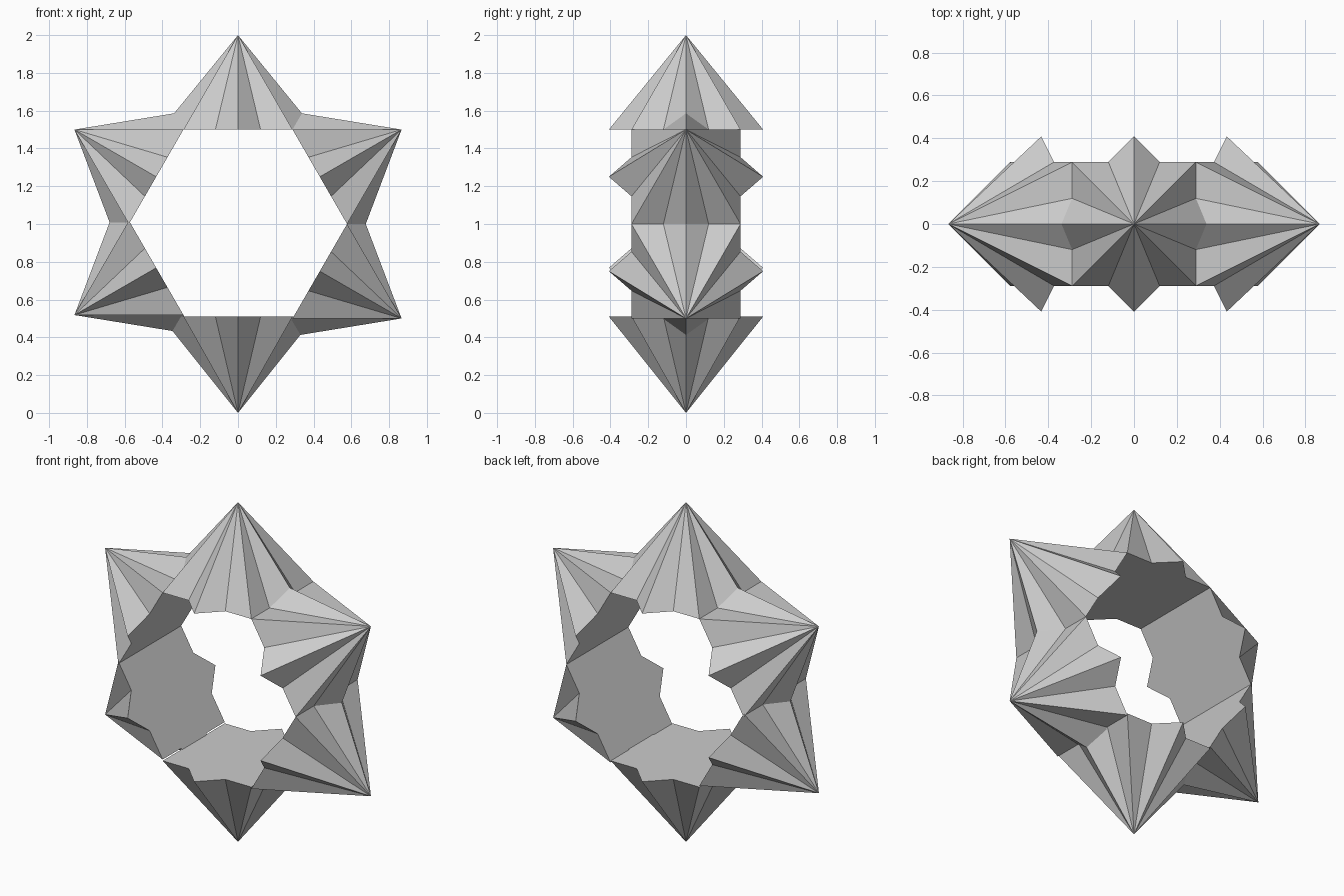
import bpy, bmesh
from math import sin, cos, pi, sqrt, atan2
from mathutils import Matrix, Vector

if "Cube" in bpy.data.objects:
    bpy.data.objects.remove(bpy.data.objects["Cube"])

HALF = 0.5 / sqrt(3)            # half side of the squares that form the star
TIP = HALF * sqrt(2)            # radius of the star tips
NOTCH = HALF / cos(pi / 8)      # radius of the star notches


def star_spike(name, turn, lift=0.0, height=0.5):
    """Pyramid on an eight-pointed star base, pointing away from the ring centre."""
    bm = bmesh.new()
    base = []
    for i in range(16):
        r = NOTCH if i % 2 else TIP
        a = i * pi / 8
        base.append(bm.verts.new((r * cos(a), r * sin(a), 0.5)))
    apex = bm.verts.new((0, 0, 0.5 + height))
    bm.faces.new(base[::-1])
    for i in range(16):
        bm.faces.new((base[i], base[(i + 1) % 16], apex))
    place = Matrix.Translation((0, 0, 1 + lift)) @ Matrix.Rotation(turn, 4, 'Y')
    bm.transform(place)
    bmesh.ops.recalc_face_normals(bm, faces=bm.faces)
    mesh = bpy.data.meshes.new(name)
    bm.to_mesh(mesh)
    bm.free()
    obj = bpy.data.objects.new(name, mesh)
    bpy.context.collection.objects.link(obj)
    return obj


# Six spikes in a ring; the two lower ones sit slightly raised
spikes = [
    ("top_spike", 0.0, 0.5),
    ("upper_right_spike", 0.0, 0.5),
    ("lower_right_spike", 0.0, 0.5),
    ("bottom_spike", 0.01, 0.51),
    ("lower_left_spike", 0.018, 0.5),
    ("upper_left_spike", 0.0, 0.5),
]
for k, (name, lift, height) in enumerate(spikes):
    star_spike(name, k * pi / 3, lift, height)
